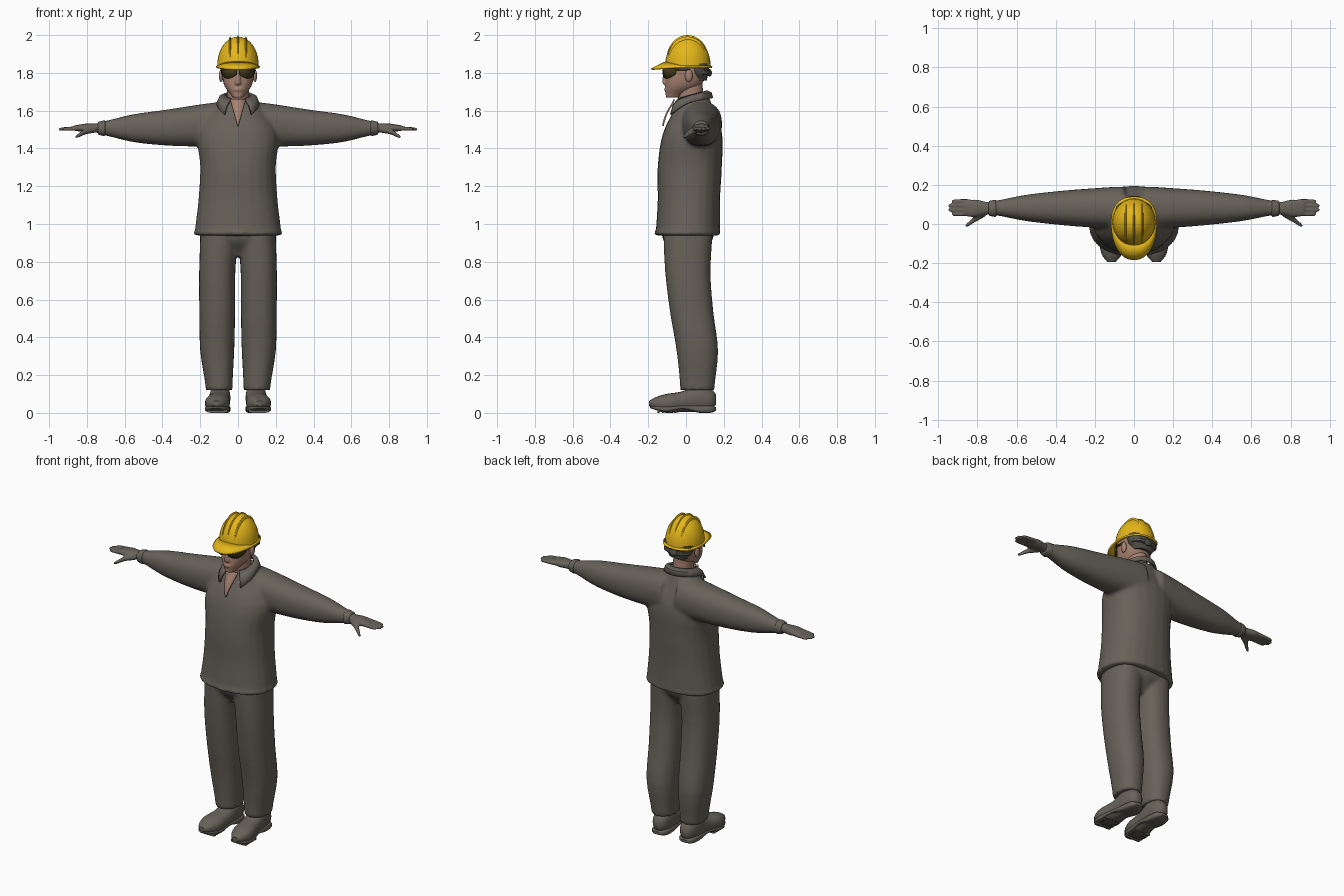
import bpy, bmesh
from math import sin, cos, pi, radians, copysign
from mathutils import Matrix, Vector

cube = bpy.data.objects.get("Cube")
if cube:
    bpy.data.objects.remove(cube)


def material(name, *colour):
    result = bpy.data.materials.new(name)
    result.use_nodes = True
    result.diffuse_color = (*colour, 1)
    shader = result.node_tree.nodes["Principled BSDF"]
    shader.inputs["Base Color"].default_value = (*colour, 1)
    return result


cloth = material("grey brown cloth", .135, .122, .1)
skin = material("skin", .38, .22, .16)
yellow = material("helmet yellow", .78, .47, .01)
amber = material("dark amber lens", .06, .045, .01)
dark = material("dark grey hair", .085, .08, .066)


def curve(amount, values):
    """Smooth value along evenly spaced knots; a plain number is constant."""
    if not isinstance(values, tuple):
        return values
    last = len(values) - 1
    index = min(int(amount * last), last - 1)
    part = amount * last - index
    before, start = values[max(index - 1, 0)], values[index]
    end, after = values[index + 1], values[min(index + 2, last)]
    bend = 2 * before - 5 * start + 4 * end - after
    twist = 3 * (start - end) + after - before
    return start + part / 2 * (end - before + part * (bend + part * twist))


def signed_power(value, power):
    return copysign(abs(value) ** power, value)


def tube(bm, axis, start, end, centre, radius, side=1, blunt=0, power=2.3, sides=24, steps=16):
    """Closed limb along an axis; centre and radius each hold two curves."""
    rows = []
    for step in range(steps + 1):
        amount = step / steps
        along = start + (end - start) * amount
        middle = [curve(amount, values) for values in centre]
        size = [curve(amount, values) for values in radius]
        if blunt:
            taper = max(.2, 1 - abs(2 * amount - 1) ** blunt) ** .5
            size = [value * taper for value in size]
        row = []
        for corner in range(sides):
            angle = 2 * pi * corner / sides
            first = middle[0] + size[0] * signed_power(cos(angle), 2 / power)
            second = middle[1] + size[1] * signed_power(sin(angle), 2 / power)
            point = [first, second]
            point.insert("xyz".index(axis), along)
            point[0] *= side
            row.append(bm.verts.new(point))
        rows.append(row)
    for low, high in zip(rows, rows[1:]):
        for i in range(sides):
            bm.faces.new((low[i - 1], low[i], high[i], high[i - 1]))
    bm.faces.new(rows[0])
    bm.faces.new(rows[-1])


def ball(bm, centre, radii):
    place = Matrix.Translation(centre) @ Matrix.Diagonal((*radii, 1))
    bmesh.ops.create_uvsphere(bm, u_segments=32, v_segments=20, radius=1, matrix=place)


def sheet(bm, rows):
    """Open surface through equal rows of points."""
    grid = [[bm.verts.new(point) for point in row] for row in rows]
    for low, high in zip(grid, grid[1:]):
        for i in range(1, len(low)):
            bm.faces.new((low[i - 1], low[i], high[i], high[i - 1]))


def finish(bm, name, paint, voxel=0, thick=0):
    bmesh.ops.recalc_face_normals(bm, faces=bm.faces)
    mesh = bpy.data.meshes.new(name)
    bm.to_mesh(mesh)
    bm.free()
    mesh.materials.append(paint)
    mesh.polygons.foreach_set("use_smooth", [True] * len(mesh.polygons))
    mesh.set_sharp_from_angle(angle=radians(50))
    part = bpy.data.objects.new(name, mesh)
    bpy.context.collection.objects.link(part)
    if thick:
        modifier = part.modifiers.new("thickness", "SOLIDIFY")
        modifier.thickness, modifier.offset = thick, 0
    if voxel:
        modifier = part.modifiers.new("blend", "REMESH")
        modifier.mode, modifier.voxel_size = "VOXEL", voxel
        modifier.use_smooth_shade = True
        modifier = part.modifiers.new("soften", "SMOOTH")
        modifier.factor, modifier.iterations = .5, 5


# Jacket: torso, hem and sleeves blended into one surface
bm = bmesh.new()
tube(bm, "z", .94, 1.67, (0, (.01, .015, .02, .035, .045)),
     ((.23, .21, .2, .21, .09), (.17, .165, .17, .155, .08)))
tube(bm, "z", .935, .97, (0, .008), (.234, .175), blunt=6)
for side in (1, -1):
    tube(bm, "x", .05, .73, (.082, (1.53, 1.51, 1.507)),
         ((.11, .1, .086, .066, .035), (.12, .11, .094, .073, .035)), side)
finish(bm, "jacket", cloth, voxel=.011)

# Trousers: hips and legs blended
bm = bmesh.new()
tube(bm, "z", .83, 1, (0, .01), ((.09, .19, .2), (.07, .13, .14)))
for side in (1, -1):
    tube(bm, "z", .12, .95, ((.1, .11, .11, .11, .1), (.06, .06, .03, .01, .01)),
         ((.07, .09, .095, .096, .1), (.09, .11, .115, .12, .13)), side)
finish(bm, "trousers", cloth, voxel=.01)

shoe_line = (.115, .11, .1, .095, .095)
shoe_width = (.045, .065, .057, .055, .05)
for side, label in ((1, "left"), (-1, "right")):
    # Shoe upper, then the arched sole with tread bars
    bm = bmesh.new()
    tube(bm, "y", -.195, .16, (shoe_line, (.05, .05, .06, .08, .07)),
         (shoe_width, (.03, .05, .055, .075, .06)), side, blunt=8)
    finish(bm, label + "_shoe", cloth)
    bm = bmesh.new()
    tube(bm, "y", -.19, .16, (shoe_line, (.03, .02, .03, .02, .02)),
         (shoe_width, (.01, .015, .01, .02, .02)), side, blunt=12, power=4)
    for bar in range(5):
        front = -.15 + bar * .022
        tube(bm, "y", front, front + .01, (.11, .01), (.055, .01), side, power=4, steps=1)
    finish(bm, label + "_sole", cloth)

    # Gloved hand: palm, four fingers, thumb
    bm = bmesh.new()
    tube(bm, "x", .69, .87, (.08, 1.508), ((.03, .032, .045, .04), (.03, .025, .023, .014)), side)
    for finger in range(4):
        away = finger - 1.5
        tip = .953 - .01 * away ** 2
        tube(bm, "x", .83, tip, (.083 + away * .022, (1.507, 1.502)),
             (.011, (.013, .009)), side, blunt=10, power=2)
    tube(bm, "x", .75, .863, ((.06, .03, -.01), (1.5, 1.49, 1.46)),
         ((.02, .018, .01), (.018, .016, .01)), side, blunt=10, power=2)
    finish(bm, label + "_hand", cloth, voxel=.0055)
    bm = bmesh.new()
    tube(bm, "x", .7, .745, (.08, 1.507), ((.045, .038), (.043, .034)), side, blunt=8)
    finish(bm, label + "_glove_cuff", cloth)

    # Ear
    bm = bmesh.new()
    ball(bm, (.089 * side, .015, 1.785), (.012, .02, .033))
    finish(bm, label + "_ear", skin)

    # Wraparound lens and its temple arm
    bm = bmesh.new()
    rows = []
    for step in range(10):
        amount = step / 9
        angle = radians(4 + 66 * amount)
        x, y = .092 * sin(angle) * side, -.017 - .104 * cos(angle)
        low = 1.8 - .03 * sin(pi * (.1 + .85 * amount))
        rows.append([(x, y, 1.84), (x, y, low)])
    sheet(bm, rows)
    sheet(bm, [[(.09 * side, y, z) for y in (-.05, .02)] for z in (1.82, 1.81)])
    finish(bm, label + "_lens", amber, thick=.005)

# Neck, then the head with nose and lips
bm = bmesh.new()
tube(bm, "z", 1.58, 1.76, (0, (.03, .02)), (.058, .067), power=2)
finish(bm, "neck", skin)
bm = bmesh.new()
tube(bm, "z", 1.67, 1.9, (0, (-.07, -.02, 0, .005, .01)),
     ((.03, .07, .085, .09, .08), (.037, .09, .105, .105, .09)))
tube(bm, "z", 1.735, 1.81, (0, -.105), ((.02, .014, .009), (.02, .02, .01)), blunt=10, power=2)
for height in (1.708, 1.717):
    ball(bm, (0, -.107, height), (.024, .009, .005))
finish(bm, "head", skin, voxel=.005)

# Hair on the nape and the helmet harness
bm = bmesh.new()
tube(bm, "z", 1.76, 1.85, (0, .07), ((.06, .09, .095), (.04, .05, .05)))
finish(bm, "nape_hair", dark)
bm = bmesh.new()
tube(bm, "z", 1.79, 1.815, (0, .08), (.088, .05), blunt=8)
ball(bm, (0, .125, 1.8), (.026, .012, .02))
finish(bm, "helmet_harness", dark)

# Helmet shell with three crown ridges
bm = bmesh.new()
ball(bm, (0, .01, 1.84), (.11, .12, .152))
below = [vert for vert in bm.verts if vert.co.z < 1.83]
bmesh.ops.delete(bm, geom=below, context="VERTS")
finish(bm, "helmet_shell", yellow)
bm = bmesh.new()
for offset in (-1, 0, 1):
    size = 1 - .06 * abs(offset)
    ball(bm, (.042 * offset, .008, 1.87), (.012, .112 * size, .13 * size))
finish(bm, "helmet_ridges", yellow)

# Helmet brim that widens into a drooping front peak
bm = bmesh.new()
rows = []
for step in range(49):
    angle = 2 * pi * step / 48
    across, back = signed_power(sin(angle), .85), signed_power(cos(angle), .85)
    front = max(0, -cos(angle)) ** 1.5
    rows.append([])
    for out in (0, .5, 1):
        rows[-1].append((across * (.1 + .015 * out),
                         .008 + back * (.115 + .015 * out) - out * front * .06,
                         1.836 + front * (.02 - .03 * out) - .006 * out))
sheet(bm, rows)
bmesh.ops.remove_doubles(bm, verts=bm.verts, dist=.0001)
finish(bm, "helmet_brim", yellow, thick=.01)

# Folded shirt collar with pointed front tips
bm = bmesh.new()
rows = []
for step in range(25):
    turn = step / 12 - 1
    angle = turn * radians(148)
    tip = max(0, abs(turn) - .6) / .4
    across, back = sin(angle), cos(angle)
    top = Vector((across * .068, .03 + back * .08, 1.68 + back * .022))
    low = Vector((across * (.105 + .03 * tip), .03 + back * .108 - .018 * tip,
                  1.646 + back * .02 - .05 * tip ** 1.5))
    bulge = Vector((across, back, 1)) * .008
    rows.append([top, (top + low) / 2 + bulge, low])
sheet(bm, rows)
finish(bm, "collar", cloth, thick=.012)

# Open neck of the jacket
bm = bmesh.new()
rows = []
for step in range(9):
    drop = step / 8
    width, depth = .042 - .04 * drop, curve(drop, (-.062, -.1, -.122))
    rows.append([(width * across, depth, 1.66 - .14 * drop) for across in (-1, 0, 1)])
sheet(bm, rows)
finish(bm, "open_neck", skin, thick=.009)
